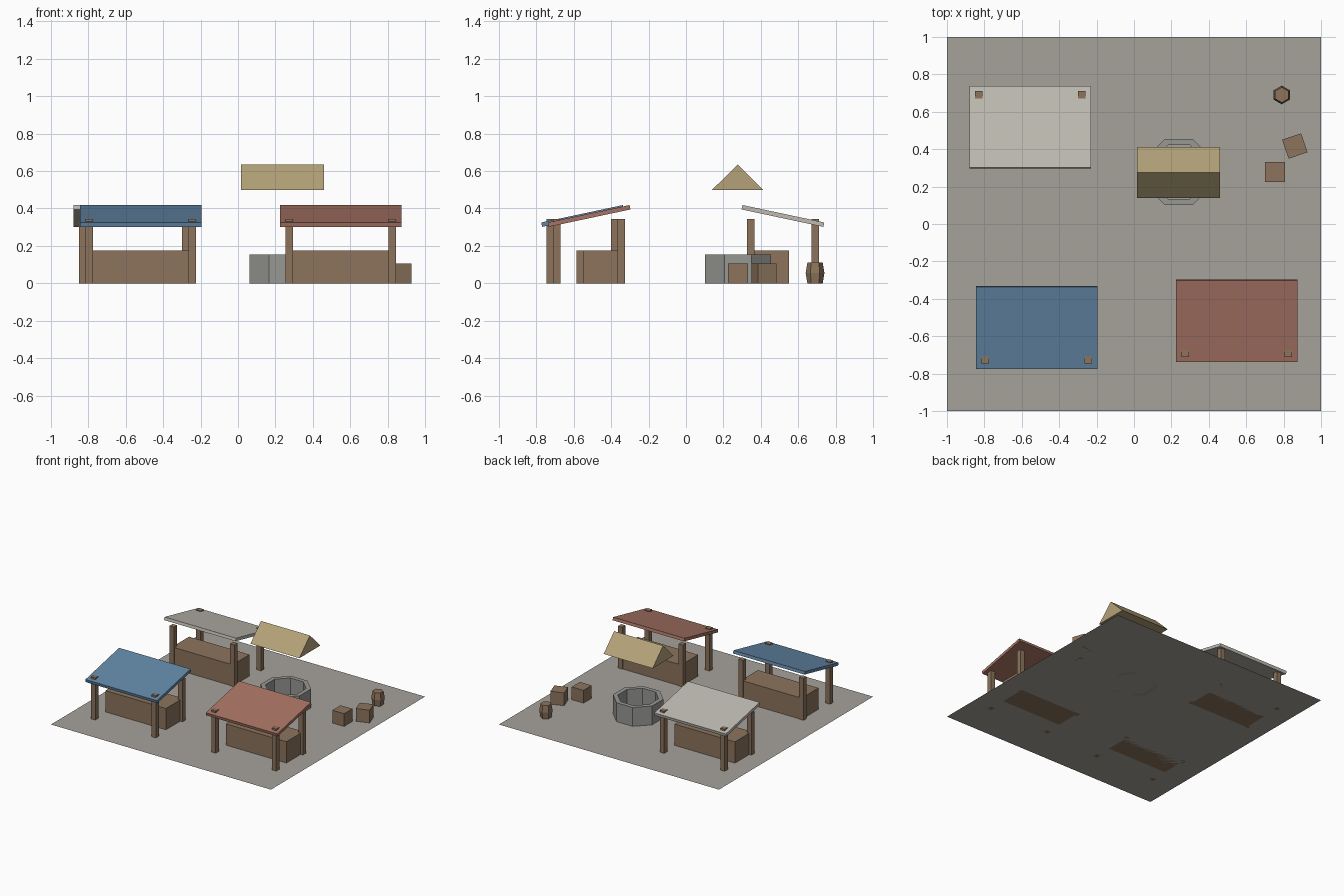
import bpy, bmesh, math
from mathutils import Matrix

if "Cube" in bpy.data.objects:
    bpy.data.objects.remove(bpy.data.objects["Cube"])


def mat(name, r, g, b):
    m = bpy.data.materials.new(name)
    m.diffuse_color = (*[(c / 255) ** 2.2 for c in (r, g, b)], 1)
    m.use_nodes = True
    m.node_tree.nodes["Principled BSDF"].inputs["Base Color"].default_value = m.diffuse_color
    return m


PAVING = mat("paving", 165, 161, 154)
STONE = mat("stone", 150, 150, 146)
WOOD = mat("wood", 139, 115, 93)
THATCH = mat("thatch", 178, 160, 120)
BLUE = mat("blue_cloth", 98, 133, 163)
RED = mat("red_cloth", 165, 115, 100)
CREAM = mat("cream_cloth", 190, 186, 177)


def finish(name, bm, material, matrix=Matrix()):
    bmesh.ops.transform(bm, matrix=matrix, verts=bm.verts)
    bmesh.ops.recalc_face_normals(bm, faces=bm.faces)
    me = bpy.data.meshes.new(name)
    bm.to_mesh(me)
    bm.free()
    me.materials.append(material)
    ob = bpy.data.objects.new(name, me)
    bpy.context.collection.objects.link(ob)
    return ob


def box(name, centre, size, material, rot=Matrix()):
    bm = bmesh.new()
    bmesh.ops.create_cube(bm, size=1)
    finish(name, bm, material,
           Matrix.Translation(centre) @ rot @ Matrix.Diagonal((*size, 1)))


def lathe(name, centre, profile, sides, phase, material, closed=False):
    """Faceted turned form from (radius, z) points; closed joins last to first."""
    bm = bmesh.new()
    angles = [phase + 2 * math.pi * i / sides for i in range(sides)]
    rings = [[bm.verts.new((r * math.cos(a), r * math.sin(a), z)) for a in angles]
             for r, z in profile]
    pairs = list(zip(rings, rings[1:]))
    if closed:
        pairs.append((rings[-1], rings[0]))
    else:
        bm.faces.new(rings[0])
        bm.faces.new(rings[-1])
    for lo, hi in pairs:
        for i in range(sides):
            j = (i + 1) % sides
            bm.faces.new((lo[i], lo[j], hi[j], hi[i]))
    finish(name, bm, material, Matrix.Translation(centre))


def stall(name, cx, cy, d, cloth):
    """Market stall; d = 1 puts the low roof edge at -y, d = -1 at +y."""
    for sx, side in ((-1, "left"), (1, "right")):
        for sy, end in ((-1, "low"), (1, "high")):
            box(f"{name}_{end}_{side}_post",
                (cx + sx * 0.275, cy + d * sy * 0.173, 0.1725),
                (0.04, 0.04, 0.345), WOOD)
    box(f"{name}_counter", (cx, cy + d * 0.078, 0.0875), (0.55, 0.22, 0.175), WOOD)
    box(f"{name}_awning", (cx, cy, 0.36), (0.65, 0.447, 0.024), cloth,
        Matrix.Rotation(d * 0.21, 4, 'X'))


# Flat square
bm = bmesh.new()
bmesh.ops.create_grid(bm, x_segments=1, y_segments=1, size=1)
finish("paved_square", bm, PAVING)

# Three stalls
stall("blue_stall", -0.52, -0.553, 1, BLUE)
stall("red_stall", 0.55, -0.518, 1, RED)
stall("cream_stall", -0.555, 0.518, -1, CREAM)

# Octagonal well ring
WELL = (0.24, 0.278, 0)
lathe("well_wall", WELL, [(0.192, 0), (0.192, 0.155), (0.155, 0.155), (0.155, 0)],
      8, math.pi / 8, STONE, closed=True)

# Gabled well roof: triangle extruded along x
bm = bmesh.new()
tri = bm.faces.new([bm.verts.new((0.015, y, z))
                    for y, z in ((0.14, 0.5), (0.412, 0.5), (0.276, 0.635))])
ext = bmesh.ops.extrude_face_region(bm, geom=[tri], use_keep_orig=True)
bmesh.ops.translate(bm, vec=(0.445, 0, 0),
                    verts=[v for v in ext["geom"] if isinstance(v, bmesh.types.BMVert)])
finish("well_roof", bm, THATCH)

# Crates and barrel
box("crate_straight", (0.754, 0.277, 0.0525), (0.107, 0.107, 0.105), WOOD)
box("crate_turned", (0.86, 0.417, 0.0525), (0.107, 0.107, 0.105), WOOD,
    Matrix.Rotation(0.33, 4, 'Z'))
lathe("barrel", (0.79, 0.69, 0), [(0.041, 0), (0.05, 0.055), (0.041, 0.11)],
      6, math.pi / 6, WOOD)
